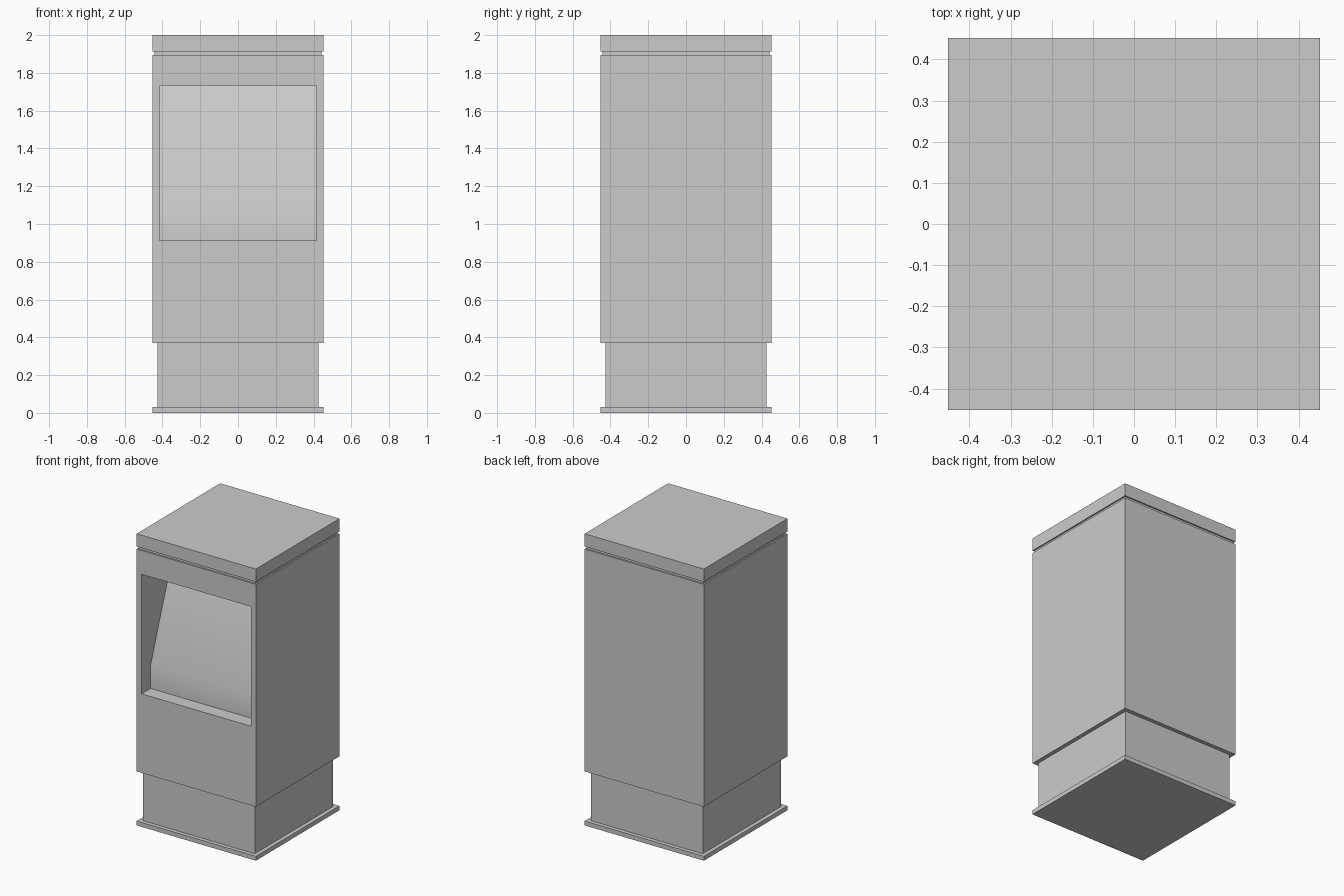
import bpy
import bmesh
import math

default = bpy.data.objects.get("Cube")
if default:
    bpy.data.objects.remove(default, do_unlink=True)

# Single painted-metal colour
grey = bpy.data.materials.new("light_grey")
grey.use_nodes = True
colour = (0.6, 0.6, 0.6, 1.0)
grey.diffuse_color = colour
grey.node_tree.nodes["Principled BSDF"].inputs["Base Color"].default_value = colour


def prism(name, points, direction):
    """Extrude a planar outline along a direction into a closed solid."""
    bm = bmesh.new()
    face = bm.faces.new([bm.verts.new(p) for p in points])
    side = bmesh.ops.extrude_face_region(bm, geom=[face])
    moved = [g for g in side["geom"] if isinstance(g, bmesh.types.BMVert)]
    bmesh.ops.translate(bm, verts=moved, vec=direction)
    bmesh.ops.recalc_face_normals(bm, faces=bm.faces[:])
    mesh = bpy.data.meshes.new(name)
    bm.to_mesh(mesh)
    bm.free()
    obj = bpy.data.objects.new(name, mesh)
    bpy.context.collection.objects.link(obj)
    mesh.materials.append(grey)
    return obj


def square_block(name, half, low, high):
    outline = [(-half, -half, low), (half, -half, low),
               (half, half, low), (-half, half, low)]
    return prism(name, outline, (0, 0, high - low))


# Stacked square sections, from the ground up
HALF = 0.4525
square_block("base_plate", HALF, 0, 0.03)
square_block("plinth", 0.425, 0.03, 0.37)
body = square_block("body", HALF, 0.37, 1.895)
square_block("shadow_gap", 0.443, 1.895, 1.912)
square_block("cap", HALF, 1.912, 2.0)

# Screen recess: short upright back, then a panel leaning away to the top
WIDTH = 0.415
profile = [(-HALF - 0.1, 0.912), (-0.355, 0.912), (-0.355, 1.07),
           (-0.115, 1.732), (-HALF - 0.1, 1.732)]
cutter = prism("recess_cutter", [(-WIDTH, y, z) for y, z in profile],
               (2 * WIDTH, 0, 0))
cutter.hide_render = True

cut = body.modifiers.new("recess", "BOOLEAN")
cut.operation = "DIFFERENCE"
cut.solver = "EXACT"
cut.object = cutter
bpy.ops.object.select_all(action="DESELECT")
bpy.context.view_layer.objects.active = body
body.select_set(True)
bpy.ops.object.modifier_apply(modifier=cut.name)
bpy.data.objects.remove(cutter, do_unlink=True)

# Blend the bend in the recess panel, keep the corners crisp
bpy.ops.object.shade_smooth_by_angle(angle=math.radians(30))
